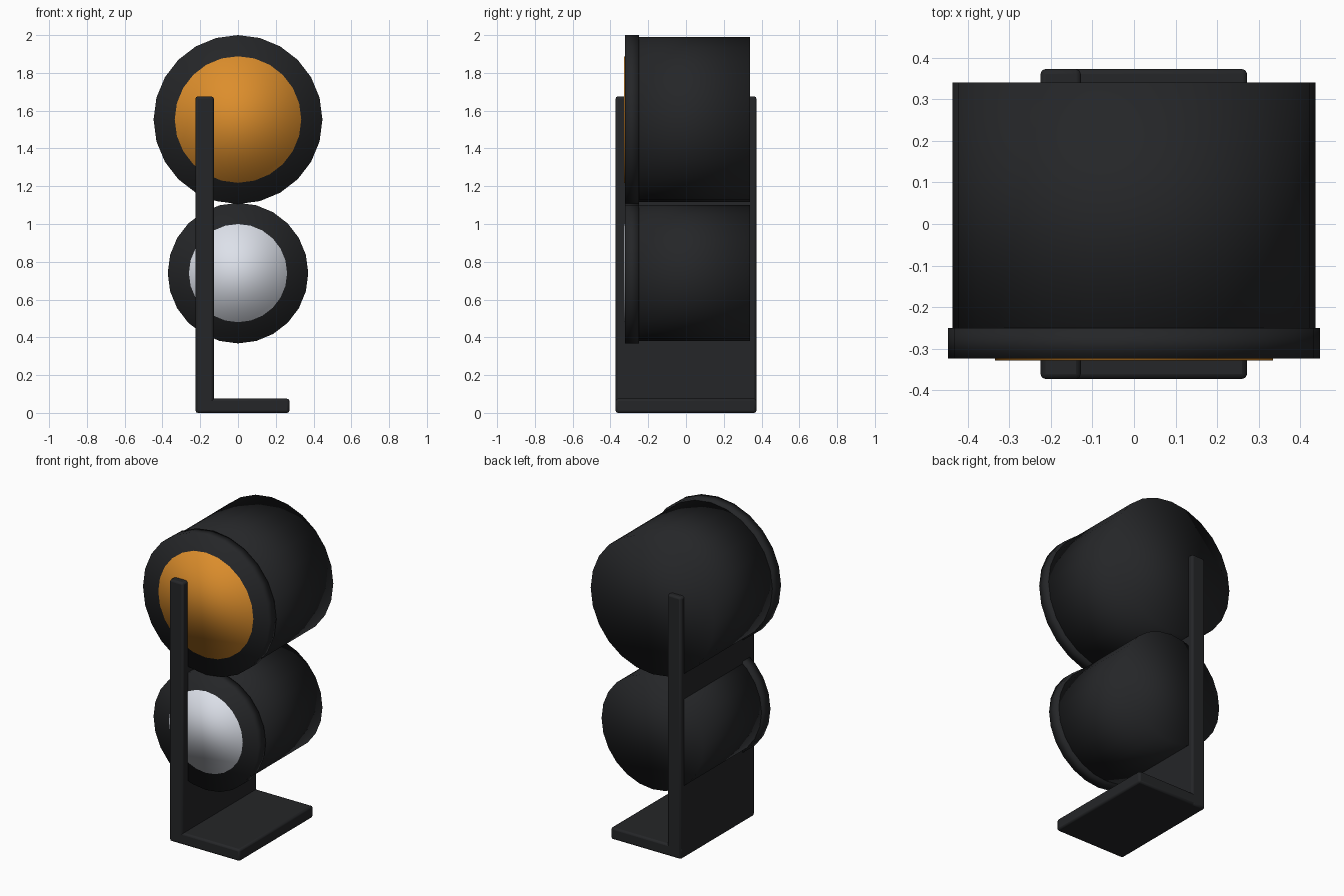
import bpy, math
from mathutils import Matrix

if "Cube" in bpy.data.objects:
    bpy.data.objects.remove(bpy.data.objects["Cube"])

SIDES = 24


def material(name, color):
    m = bpy.data.materials.new(name)
    m.diffuse_color = (*color, 1)
    m.use_nodes = True
    m.node_tree.nodes["Principled BSDF"].inputs["Base Color"].default_value = m.diffuse_color
    return m


black = material("black_housing", (0.018, 0.019, 0.021))
amber = material("amber_lens", (0.72, 0.27, 0.025))
clear = material("clear_lens", (0.72, 0.75, 0.82))


def lathe(name, profile, z, mat):
    """Spin (radius, y) points around a y-parallel axis at height z; radius 0 closes to a cap."""
    verts, faces = [], []
    for r, y in profile:
        for i in range(SIDES):
            a = 2 * math.pi * i / SIDES
            verts.append((r * math.sin(a), y, z + r * math.cos(a)))
    n = len(profile)
    for k in range(n - 1):
        for i in range(SIDES):
            j = (i + 1) % SIDES
            faces.append((k * SIDES + i, k * SIDES + j, (k + 1) * SIDES + j, (k + 1) * SIDES + i))
    faces.append(tuple(reversed(range(SIDES))))
    faces.append(tuple((n - 1) * SIDES + i for i in range(SIDES)))
    me = bpy.data.meshes.new(name)
    me.from_pydata(verts, [], faces)
    me.polygons.foreach_set("use_smooth", [True] * len(faces))
    me.materials.append(mat)
    ob = bpy.data.objects.new(name, me)
    bpy.context.collection.objects.link(ob)
    return ob


def box(name, lo, hi):
    size = [b - a for a, b in zip(lo, hi)]
    mid = [(a + b) / 2 for a, b in zip(lo, hi)]
    bpy.ops.mesh.primitive_cube_add(size=1)
    ob = bpy.context.object
    ob.name = name
    ob.data.transform(Matrix.Translation(mid) @ Matrix.Diagonal((*size, 1)))
    ob.data.materials.append(black)
    bev = ob.modifiers.new("bevel", 'BEVEL')
    bev.width, bev.segments = 0.012, 2
    bpy.ops.object.shade_smooth_by_angle()
    return ob


def lamp(prefix, z, r_body, r_rim, r_lens, lens_mat):
    # drum housing, front rim and thin lens disc
    lathe(prefix + "_housing", [(r_body, 0.34), (r_body, -0.30)], z, black)
    lathe(prefix + "_rim", [(r_rim, -0.25), (r_rim, -0.323)], z, black)
    lathe(prefix + "_lens", [(r_lens, -0.30), (r_lens, -0.328)], z, lens_mat)


lamp("upper_lamp", 1.553, 0.437, 0.447, 0.335, amber)
lamp("lower_lamp", 0.74, 0.36, 0.372, 0.26, clear)

# L-shaped mounting bracket
box("bracket_plate", (-0.225, -0.373, 0), (-0.128, 0.373, 1.675))
box("bracket_foot", (-0.225, -0.373, 0), (0.272, 0.373, 0.075))
